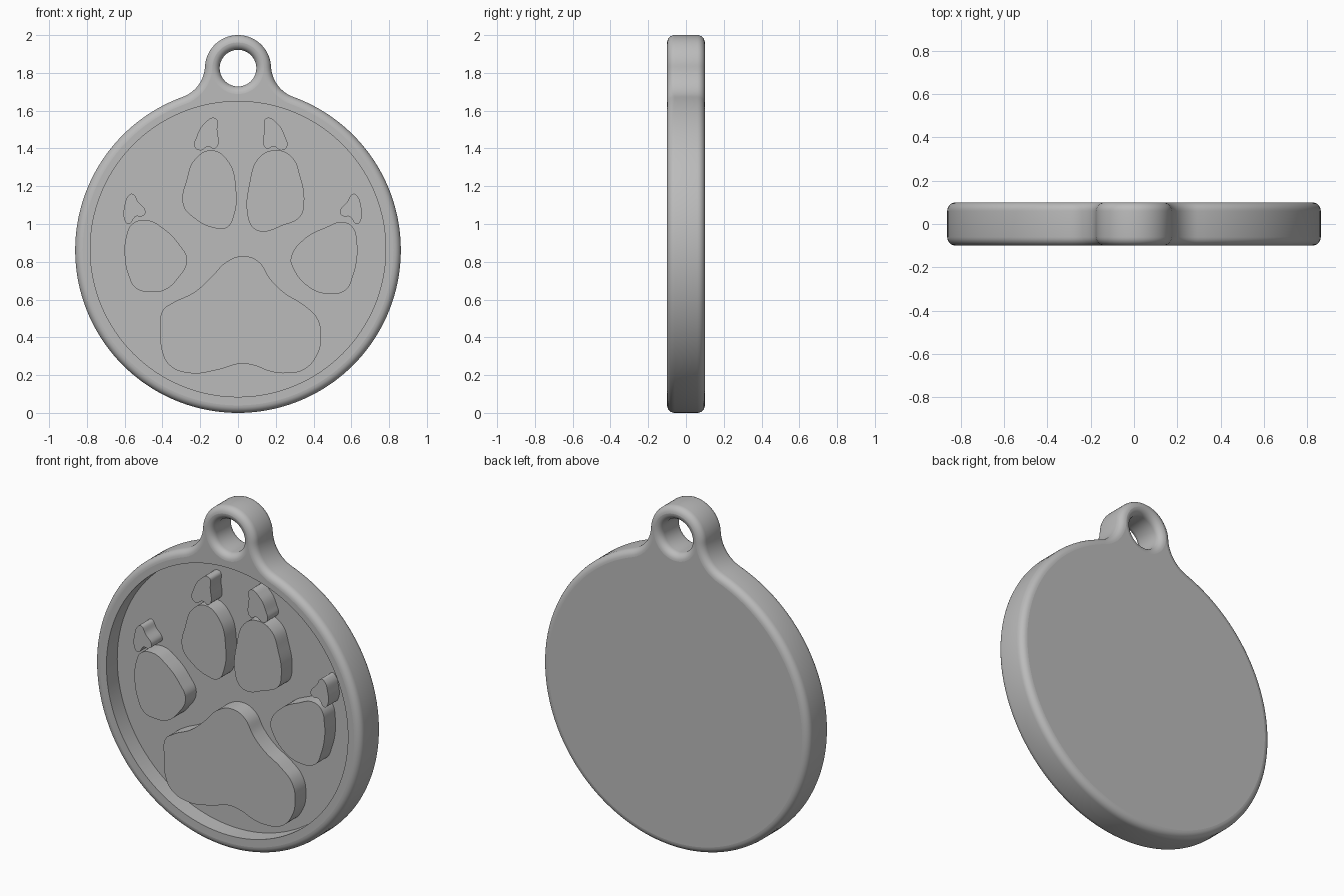
import bpy, bmesh
from math import atan2, cos, pi, radians, sin, sqrt

if "Cube" in bpy.data.objects:
    bpy.data.objects.remove(bpy.data.objects["Cube"])

# One plain grey for the whole tag
GREY = (0.5, 0.5, 0.5, 1)
grey = bpy.data.materials.new("plain grey")
grey.use_nodes = True
grey.diffuse_color = GREY
grey.node_tree.nodes["Principled BSDF"].inputs["Base Color"].default_value = GREY

# Main sizes
DISC_R = DISC_Z = 0.862
RING_R, HOLE_R, RING_Z = 0.175, 0.097, 1.825
FILLET_R = 0.18
HALF_THICK, ROUNDING = 0.1, 0.04
FLOOR_Y = 0.0


def arc(cx, cz, radius, start, end, count):
    """Points along an arc, leaving out the end point."""
    angles = [start + (end - start) * i / count for i in range(count)]
    return [(cx + radius * cos(a), cz + radius * sin(a)) for a in angles]


def new_curve(name):
    curve = bpy.data.curves.new(name, "CURVE")
    curve.dimensions = "2D"
    curve.fill_mode = "BOTH"
    return curve


def add_polygon(curve, points):
    spline = curve.splines.new("POLY")
    spline.points.add(len(points) - 1)
    for point, (x, z) in zip(spline.points, points):
        point.co = (x, z, 0, 1)
    spline.use_cyclic_u = True


def add_smooth_loop(curve, points):
    spline = curve.splines.new("BEZIER")
    spline.bezier_points.add(len(points) - 1)
    for point, (x, z) in zip(spline.bezier_points, points):
        point.co = (x, z, 0)
        point.handle_left_type = point.handle_right_type = "AUTO"
    spline.use_cyclic_u = True
    spline.resolution_u = 8


def make_active(obj):
    bpy.ops.object.select_all(action="DESELECT")
    obj.select_set(True)
    bpy.context.view_layer.objects.active = obj


def curve_to_solid(name, curve, y):
    """Stand the filled curve upright and turn it into a welded mesh."""
    obj = bpy.data.objects.new(name, curve)
    bpy.context.collection.objects.link(obj)
    obj.location.y = y
    obj.rotation_euler.x = pi / 2
    make_active(obj)
    bpy.ops.object.convert(target="MESH")
    bpy.ops.object.transform_apply(location=True, rotation=True, scale=True)
    bm = bmesh.new()
    bm.from_mesh(obj.data)
    bmesh.ops.remove_doubles(bm, verts=bm.verts, dist=0.0001)
    bmesh.ops.recalc_face_normals(bm, faces=bm.faces)
    bm.to_mesh(obj.data)
    bm.free()
    obj.data.materials.clear()
    obj.data.materials.append(grey)
    return obj


def smooth(obj):
    """Smooth the sides, keep the front and back faces flat."""
    make_active(obj)
    bpy.ops.object.shade_smooth_by_angle(angle=radians(35))
    for face in obj.data.polygons:
        if abs(face.normal.y) > 0.999:
            face.use_smooth = False


# Tag outline: disc, concave neck fillets and hanging ring
gap = RING_Z - DISC_Z
to_disc, to_ring = DISC_R + FILLET_R, RING_R + FILLET_R
rise = (gap ** 2 + to_disc ** 2 - to_ring ** 2) / (2 * gap)
fillet_x, fillet_z = sqrt(to_disc ** 2 - rise ** 2), DISC_Z + rise
disc_end = atan2(rise, fillet_x)
ring_start = atan2(fillet_z - RING_Z, fillet_x)
right = arc(0, DISC_Z, DISC_R, -pi / 2, disc_end, 80)
right += arc(fillet_x, fillet_z, FILLET_R, disc_end + pi, ring_start + pi, 14)
right += arc(0, RING_Z, RING_R, ring_start, pi / 2, 24)
right.append((0, RING_Z + RING_R))
outline = right + [(-x, z) for x, z in right[-2:0:-1]]

body = new_curve("tag_body")
add_polygon(body, outline)
add_polygon(body, arc(0, RING_Z, HOLE_R, 0, 2 * pi, 64))
body.extrude = HALF_THICK - ROUNDING
body.bevel_depth = ROUNDING
body.bevel_resolution = 5
body.offset = -ROUNDING
tag = curve_to_solid("tag_body", body, 0)

# Round recess in the front
bpy.ops.mesh.primitive_cylinder_add(
    vertices=160, radius=0.782, depth=0.4,
    location=(0, FLOOR_Y - 0.2, 0.867), rotation=(pi / 2, 0, 0))
cutter = bpy.context.object
cutter.name = "recess_cutter"
cutter.hide_render = True
cutter.data.materials.append(grey)
make_active(tag)
cut = tag.modifiers.new("recess", "BOOLEAN")
cut.operation = "DIFFERENCE"
cut.solver = "EXACT"
cut.object = cutter
bpy.ops.object.modifier_apply(modifier=cut.name)
bpy.data.objects.remove(cutter)
smooth(tag)


# Raised paw print, outlines in hundredths of a unit
def raised_pad(name, points):
    curve = new_curve(name)
    add_smooth_loop(curve, [(x / 100, z / 100) for x, z in points])
    sunk = 0.02
    curve.extrude = (HALF_THICK + FLOOR_Y + sunk) / 2
    smooth(curve_to_solid(name, curve, curve.extrude - HALF_THICK))


raised_pad("main_pad", [
    (3, 83), (11, 80), (17, 71), (24, 64), (35, 57), (42, 50), (44, 41),
    (42, 31), (35, 23), (25, 21), (17, 22), (9, 25), (1, 26), (-10, 23),
    (-25, 21), (-36, 25), (-40, 32), (-41, 44), (-40, 54), (-35, 58),
    (-23, 64), (-14, 72), (-6, 80)])
raised_pad("right_inner_toe", [
    (-14, 139), (-5, 133), (-1, 118), (-2, 105), (-6, 98), (-13, 98),
    (-23, 103), (-29, 110), (-27, 124), (-23, 134)])
raised_pad("left_inner_toe", [
    (19, 139), (11, 135), (6, 121), (5, 105), (8, 98), (13, 96),
    (23, 99), (33, 104), (35, 111), (33, 125), (28, 136)])
raised_pad("right_outer_toe", [
    (-48, 102), (-40, 98), (-31, 89), (-27, 81), (-32, 71), (-39, 65),
    (-46, 64), (-54, 66), (-58, 73), (-60, 84), (-59, 94), (-56, 100)])
raised_pad("left_outer_toe", [
    (56, 101), (61, 98), (63, 90), (63, 82), (61, 73), (57, 65),
    (47, 63), (37, 67), (29, 77), (28, 82), (35, 92), (46, 98)])

# Claws, mirrored about the slightly shifted paw axis
inner_claw = [(-12, 156), (-11, 150), (-12, 140), (-16, 141), (-20, 139),
              (-23, 141), (-22, 146), (-18, 153)]
outer_claw = [(-56, 116), (-53, 112), (-49, 106), (-51, 104), (-54, 104),
              (-58, 100), (-60, 102), (-60, 110), (-58, 115)]
for name, claw, shift in (("inner_claw", inner_claw, 3), ("outer_claw", outer_claw, 5)):
    raised_pad("right_" + name, claw)
    raised_pad("left_" + name, [(shift - x, z) for x, z in claw])
